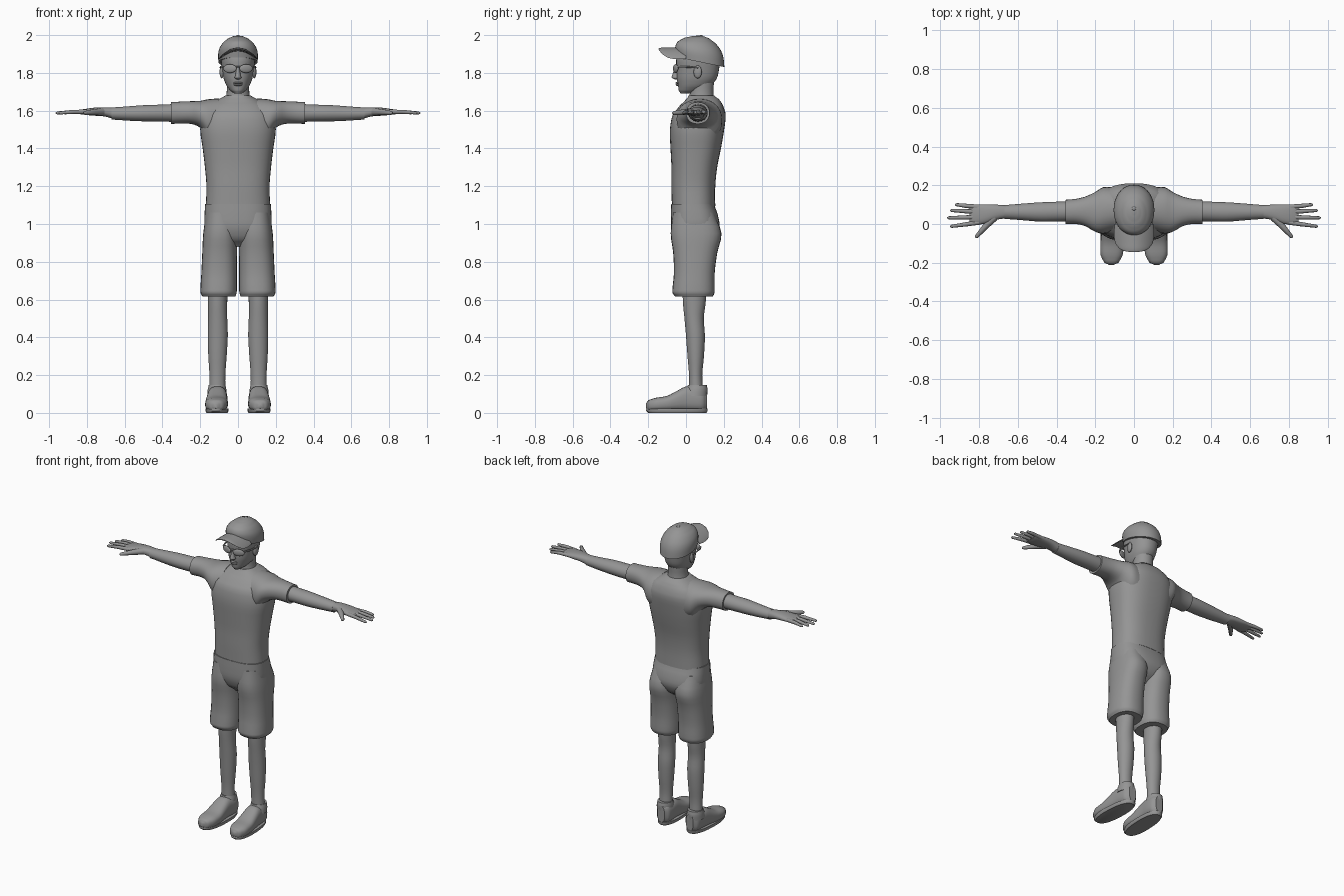
import bpy, bmesh, math
from mathutils import Vector, Matrix

if "Cube" in bpy.data.objects:
    bpy.data.objects.remove(bpy.data.objects["Cube"], do_unlink=True)

GREY = (0.3, 0.3, 0.3, 1)
mat = bpy.data.materials.new("plain grey")
mat.use_nodes = True
mat.diffuse_color = GREY
mat.node_tree.nodes["Principled BSDF"].inputs["Base Color"].default_value = GREY


def finish(name, bm, mirror=False, angle=45):
    """Turn a bmesh into a smooth shaded, optionally mirrored object."""
    bmesh.ops.recalc_face_normals(bm, faces=bm.faces)
    mesh = bpy.data.meshes.new(name)
    bm.to_mesh(mesh)
    bm.free()
    ob = bpy.data.objects.new(name, mesh)
    bpy.context.collection.objects.link(ob)
    mesh.materials.append(mat)
    bpy.ops.object.select_all(action='DESELECT')
    ob.select_set(True)
    bpy.context.view_layer.objects.active = ob
    bpy.ops.object.shade_smooth_by_angle(angle=math.radians(angle))
    if mirror:
        ob.modifiers.new("Mirror", 'MIRROR').use_mirror_merge = False
    return ob


def spline(rows, steps):
    """Catmull-Rom interpolation through rows of numbers."""
    out = []
    for i in range(len(rows) - 1):
        p0, p1, p2 = rows[max(i - 1, 0)], rows[i], rows[i + 1]
        p3 = rows[min(i + 2, len(rows) - 1)]
        for s in range(steps):
            t = s / steps
            out.append([b + t * ((c - a) + t * (2*a - 5*b + 4*c - d + t * (3*b - a - 3*c + d))) / 2
                        if k else b + t * (c - b)
                        for k, (a, b, c, d) in enumerate(zip(p0, p1, p2, p3))])
    return out + [rows[-1]]


def skin(bm, rings):
    """Bridge rings of vertices and close both ends."""
    n = len(rings[0])
    for a, b in zip(rings, rings[1:]):
        for i in range(n):
            bm.faces.new((a[i], a[(i + 1) % n], b[(i + 1) % n], b[i]))
    bm.faces.new(rings[0])
    bm.faces.new(rings[-1])


def loft(name, axis, rows, power=2.0, n=28, steps=3, mirror=False, warp=None):
    """Rows are (position, min a, max a, min b, max b) of rounded sections."""
    bm = bmesh.new()
    rings = []
    for t, a0, a1, b0, b1 in spline(rows, steps):
        ring = []
        for i in range(n):
            c, s = math.cos(math.tau * i / n), math.sin(math.tau * i / n)
            a = (a0 + a1) / 2 + (a1 - a0) / 2 * math.copysign(abs(c) ** (2 / power), c)
            b = (b0 + b1) / 2 + (b1 - b0) / 2 * math.copysign(abs(s) ** (2 / power), s)
            co = {'x': (t, a, b), 'y': (a, t, b), 'z': (a, b, t)}[axis]
            ring.append(bm.verts.new(warp(*co) if warp else co))
        rings.append(ring)
    skin(bm, rings)
    return finish(name, bm, mirror)


def centred(*rows):
    """Rows (position, half width, min b, max b) made symmetric in x."""
    return [(t, -w, w, b0, b1) for t, w, b0, b1 in rows]


def tube(name, points, radii, n=10, mirror=True):
    """Tapered tube along a few points."""
    bm = bmesh.new()
    pts = [Vector(p) for p in points]
    rings = []
    for i, (p, r) in enumerate(zip(pts, radii)):
        d = pts[min(i + 1, len(pts) - 1)] - pts[max(i - 1, 0)]
        q = d.to_track_quat('Z', 'Y')
        rings.append([bm.verts.new(p + q @ Vector((r * math.cos(math.tau * k / n),
                                                   r * math.sin(math.tau * k / n), 0)))
                      for k in range(n)])
    skin(bm, rings)
    return finish(name, bm, mirror)


def ball(name, centre, size, turn=0, mirror=False):
    bm = bmesh.new()
    bmesh.ops.create_uvsphere(bm, u_segments=20, v_segments=12, radius=1)
    bm.transform(Matrix.Translation(centre) @ Matrix.Rotation(turn, 4, 'Z')
                 @ Matrix.Diagonal((*size, 1)))
    return finish(name, bm, mirror)


# Shirt: torso and short sleeves
loft("shirt_body", 'z', centred(
    (1.095, .17, -.075, .155), (1.2, .167, -.077, .155), (1.3, .175, -.077, .165),
    (1.4, .187, -.082, .185), (1.5, .2, -.085, .202), (1.58, .19, -.07, .21),
    (1.63, .155, -.03, .195), (1.66, .105, .0, .175), (1.68, .068, .015, .15)), power=2.5, n=40)
loft("sleeve", 'x', [
    (.1, -.04, .19, 1.42, 1.665), (.16, -.05, .19, 1.45, 1.66), (.2, -.04, .165, 1.51, 1.652),
    (.25, -.012, .142, 1.53, 1.65), (.3, 0, .13, 1.532, 1.648),
    (.355, 0, .125, 1.53, 1.645)], power=2.2, mirror=True)

# Shorts: hips and two wide legs
loft("shorts_hips", 'z', centred(
    (1.105, .174, -.078, .15), (1.05, .177, -.08, .168), (.98, .175, -.078, .178),
    (.92, .14, -.055, .15), (.88, .07, -.01, .1)), power=2.6, n=40)
loft("shorts_leg", 'z', [
    (1.06, .01, .17, -.07, .15), (.95, .002, .184, -.081, .188), (.85, .005, .189, -.068, .166),
    (.74, .006, .194, -.064, .152), (.65, .006, .199, -.072, .152), (.632, .008, .197, -.07, .15),
    (.615, .014, .188, -.058, .142)], power=2.4, mirror=True)

# Bare legs and arms
loft("leg", 'z', [
    (.7, .055, .16, -.02, .11), (.58, .057, .159, -.016, .104), (.5, .057, .158, -.008, .094),
    (.41, .054, .16, 0, .1), (.3, .06, .157, .008, .095), (.2, .067, .151, .016, .086),
    (.12, .067, .152, .016, .09)], mirror=True)
loft("arm", 'x', [
    (.3, .015, .115, 1.54, 1.637), (.4, .013, .115, 1.542, 1.632), (.48, .012, .112, 1.543, 1.63),
    (.58, .02, .105, 1.547, 1.623), (.67, .026, .098, 1.553, 1.617)], mirror=True)

# Hands
loft("palm", 'x', [
    (.65, .03, .096, 1.556, 1.615), (.71, .022, .1, 1.57, 1.618), (.77, .002, .102, 1.574, 1.615),
    (.83, -.004, .1, 1.58, 1.606), (.85, .005, .09, 1.585, 1.6)], power=2.3, n=20, mirror=True)
fingers = {"little_finger": (.088, .925, .1), "ring_finger": (.062, .95, .07),
           "middle_finger": (.036, .965, .032), "index_finger": (.008, .95, -.012)}
for name, (y, tip_x, tip_y) in fingers.items():
    tube(name, [(.8, y, 1.594), (.87, (y + tip_y) / 2, 1.594),
                (tip_x - .008, tip_y, 1.588), (tip_x, tip_y, 1.587)], (.012, .011, .008, .003))
tube("thumb", [(.72, .035, 1.594), (.765, -.01, 1.592), (.812, -.064, 1.588), (.818, -.071, 1.587)],
     (.02, .016, .01, .004))


# Shoes, turned out slightly toward the toes, on thin soles
def toe_out(x, y, z):
    return x - .04 * (y + .05), y, z


loft("shoe", 'y', [
    (-.212, .1, .122, .025, .05), (-.2, .074, .147, .012, .067), (-.16, .054, .168, .008, .08),
    (-.1, .051, .171, .008, .09), (-.05, .056, .168, .008, .115), (0, .06, .164, .008, .14),
    (.05, .06, .162, .008, .136), (.09, .066, .157, .008, .138), (.112, .085, .137, .02, .125)],
    power=2.6, mirror=True, warp=toe_out)
loft("sole", 'z', [(0, .056, .166, -.2, .108), (.01, .05, .172, -.211, .115),
                   (.022, .051, .171, -.21, .115)], power=2.4, mirror=True, steps=1, warp=toe_out)
loft("shoe_collar", 'z', [(.09, .06, .163, -.01, .112), (.125, .062, .16, .0, .114),
                          (.147, .066, .155, .01, .11)], mirror=True)

# Neck and head
loft("neck", 'z', centred((1.64, .072, .01, .155), (1.69, .06, .02, .145), (1.78, .06, .02, .15)))
loft("head", 'z', centred(
    (1.692, .022, -.03, .04), (1.705, .04, -.038, .08), (1.73, .06, -.042, .13),
    (1.77, .076, -.049, .163), (1.82, .084, -.05, .175), (1.87, .09, -.052, .18),
    (1.92, .085, -.04, .17)), power=2.2, n=32)
loft("nose", 'z', centred((1.765, .008, -.058, -.03), (1.773, .018, -.074, -.03),
                          (1.785, .014, -.074, -.03), (1.835, .008, -.056, -.03)), n=12)
for side, z in (("upper", 1.747), ("lower", 1.737)):
    ball(side + "_lip", (0, -.044, z), (.024, .011, .006))
ball("ear", (.086, .062, 1.805), (.011, .022, .034), turn=-.2, mirror=True)

# Sunglasses
ball("lens", (.043, -.055, 1.823), (.037, .009, .023), turn=.32, mirror=True)
tube("glasses_bridge", [(-.02, -.062, 1.832), (.02, -.062, 1.832)], (.004, .004), mirror=False)
tube("glasses_temple", [(.076, -.044, 1.832), (.091, .0, 1.832), (.094, .065, 1.828)],
     (.005, .005, .004))


# Cap: dome with a sloping rim, arched peak and top button
def slope(x, y, z):
    return x, y, z - .2 * (y - .07) * (2 - z) / .14


loft("cap_dome", 'z', centred(
    (1.858, .104, -.05, .203), (1.9, .105, -.056, .198), (1.93, .098, -.056, .185),
    (1.96, .079, -.043, .158), (1.984, .05, -.008, .122), (1.994, .025, .03, .095),
    (1.997, .008, .055, .075)), power=2.1, n=36, warp=slope)
loft("cap_peak", 'y', centred(
    (-.145, .02, 1.924, 1.93), (-.14, .05, 1.924, 1.932), (-.125, .078, 1.922, 1.934),
    (-.095, .098, 1.918, 1.934), (-.05, .104, 1.915, 1.934), (0, .1, 1.912, 1.932)),
    n=32, warp=lambda x, y, z: (x, y, z - 4.8 * x * x))
ball("cap_button", (0, .08, 1.995), (.011, .011, .005))
